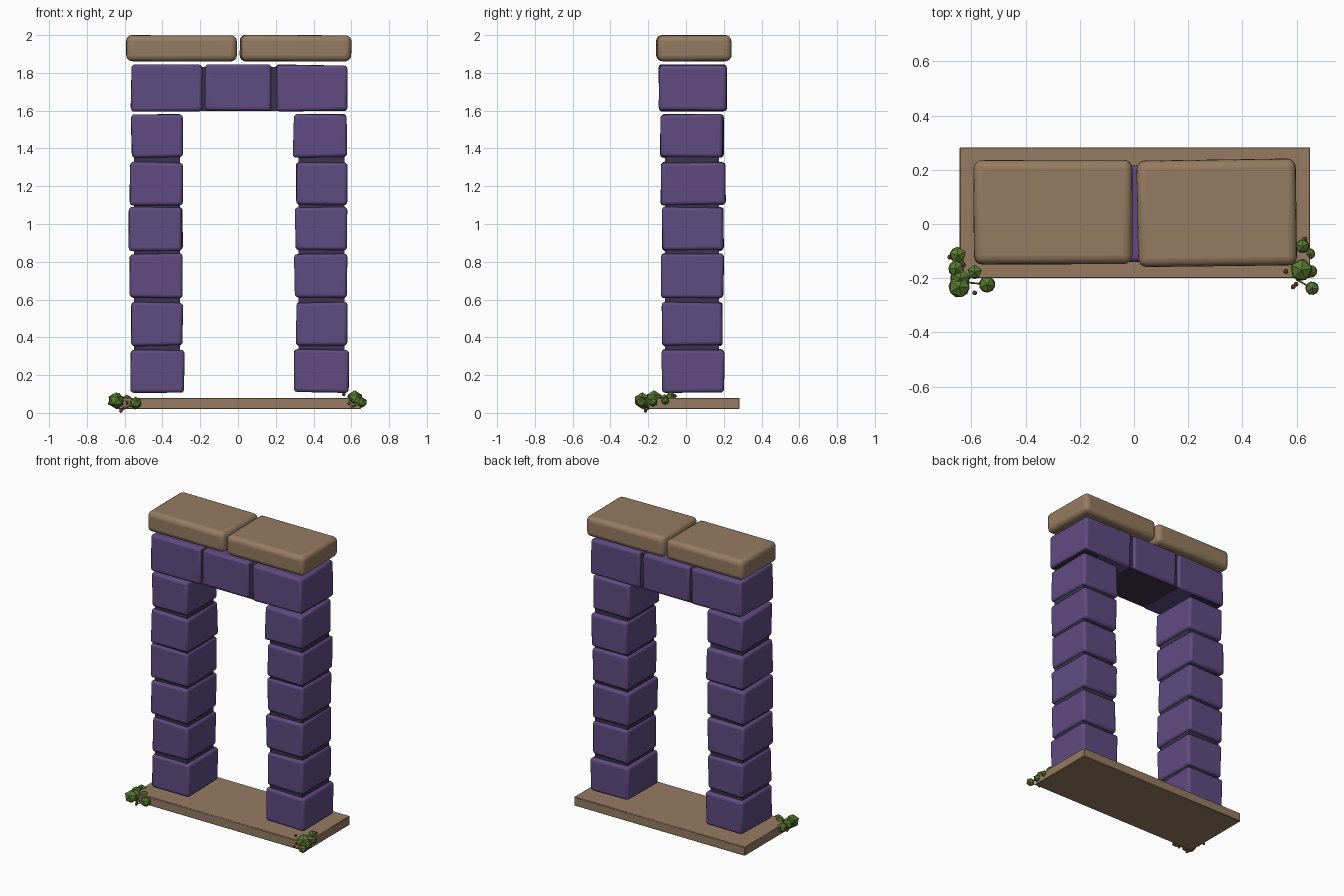
import bpy, bmesh, random
from mathutils import Matrix, Vector

if "Cube" in bpy.data.objects:
    bpy.data.objects.remove(bpy.data.objects["Cube"])

random.seed(4)


def material(name, rgb):
    m = bpy.data.materials.new(name)
    m.diffuse_color = (*rgb, 1)
    m.use_nodes = True
    m.node_tree.nodes["Principled BSDF"].inputs["Base Color"].default_value = m.diffuse_color
    return m


SAND = material("sandstone", (0.30, 0.20, 0.12))
PURPLE = material("purple_stone", (0.115, 0.07, 0.22))
MORTAR = material("dark_mortar", (0.045, 0.032, 0.07))
LEAF = material("leaf_green", (0.10, 0.20, 0.03))
BROWN = material("twig_brown", (0.25, 0.13, 0.04))


def finish(name, bm, mat):
    me = bpy.data.meshes.new(name)
    bm.to_mesh(me)
    bm.free()
    ob = bpy.data.objects.new(name, me)
    bpy.context.collection.objects.link(ob)
    me.materials.append(mat)
    return ob


def block(name, xs, ys, zs, mat, bevel=0.0, jitter=0.0, turn=0.0, segments=3):
    """Box between limits, with slightly uneven corners and rounded edges."""
    lo, hi = Vector((xs[0], ys[0], zs[0])), Vector((xs[1], ys[1], zs[1]))
    size, mid = hi - lo, (hi + lo) / 2
    bm = bmesh.new()
    bmesh.ops.create_cube(bm, size=1)
    for v in bm.verts:
        off = Vector([random.uniform(-jitter, jitter) for _ in range(3)])
        v.co = Vector([a * b for a, b in zip(v.co, size)]) + off
    bm.transform(Matrix.Translation(mid) @ Matrix.Rotation(turn, 4, 'Z'))
    ob = finish(name, bm, mat)
    if bevel:
        mod = ob.modifiers.new("rounded", 'BEVEL')
        mod.width, mod.segments = bevel, segments
        bpy.ops.object.select_all(action='DESELECT')
        bpy.context.view_layer.objects.active = ob
        ob.select_set(True)
        bpy.ops.object.shade_smooth_by_angle()
    return ob


# Base slab
block("base_slab", (-0.643, 0.65), (-0.20, 0.283), (0.02, 0.08), SAND, 0.003, segments=1)

# Pillars: six stacked stones around a mortar core
rows_z = [(0.108, 0.335), (0.357, 0.585), (0.61, 0.842), (0.86, 1.088), (1.10, 1.327), (1.353, 1.58)]
rows_y = [(-0.128, 0.203), (-0.128, 0.191), (-0.13, 0.198), (-0.126, 0.198), (-0.133, 0.207), (-0.136, 0.197)]
pillars = {
    "left": [(-0.567, -0.284), (-0.564, -0.294), (-0.571, -0.294), (-0.577, -0.295), (-0.573, -0.294), (-0.564, -0.294)],
    "right": [(0.298, 0.586), (0.308, 0.577), (0.299, 0.576), (0.303, 0.576), (0.309, 0.577), (0.293, 0.577)],
}
cores = {"left": (-0.55, -0.307), "right": (0.32, 0.565)}
for side, stones in pillars.items():
    block(side + "_pillar_core", cores[side], (-0.112, 0.175), (0.13, 1.56), MORTAR)
    for i, xs in enumerate(stones):
        block(f"{side}_pillar_stone_{i + 1}", xs, rows_y[i], rows_z[i], PURPLE, 0.018, 0.004)

# Lintel: three stones around a mortar core
block("lintel_core", (-0.55, 0.57), (-0.125, 0.20), (1.598, 1.832), MORTAR)
for i, xs in enumerate([(-0.566, -0.19), (-0.172, 0.178), (0.203, 0.577)]):
    block(f"lintel_stone_{i + 1}", xs, (-0.142, 0.214), (1.598, 1.842), PURPLE, 0.018, 0.004)

# Cap stones
block("left_cap_stone", (-0.591, -0.007), (-0.149, 0.236), (1.862, 1.998), SAND, 0.032, 0.002, segments=4)
block("right_cap_stone", (0.012, 0.598), (-0.155, 0.237), (1.862, 2.0), SAND, 0.032, 0.002, 0.012, segments=4)


def ball(name, p, r, mat, sub=1):
    bm = bmesh.new()
    turn = Matrix.Rotation(random.uniform(0, 1.2), 4, 'Z')
    bmesh.ops.create_icosphere(bm, subdivisions=sub, radius=r, matrix=Matrix.Translation(p) @ turn)
    return finish(name, bm, mat)


# Low-poly shrubs at the front corners
shrubs = [(-0.65, -0.115, 0.065, 0.034), (-0.655, -0.165, 0.07, 0.034), (-0.645, -0.232, 0.065, 0.044),
          (-0.642, -0.20, 0.062, 0.041), (-0.588, -0.177, 0.068, 0.029), (-0.542, -0.223, 0.052, 0.034),
          (0.617, -0.17, 0.075, 0.045), (0.657, -0.237, 0.055, 0.028), (0.622, -0.082, 0.085, 0.028),
          (0.648, -0.11, 0.065, 0.023), (0.653, -0.175, 0.058, 0.026)]
for i, (x, y, z, r) in enumerate(shrubs):
    ball(f"shrub_leaf_clump_{i + 1}", (x, y, z), r, LEAF)

# Small seeds around the shrubs
seeds = [(-0.68, -0.122, 0.05), (-0.588, -0.254, 0.05), (-0.63, -0.15, 0.095), (-0.62, -0.215, 0.01),
         (0.587, -0.232, 0.05), (0.598, -0.222, 0.07), (0.63, -0.057, 0.09), (0.56, -0.175, 0.098)]
for i, p in enumerate(seeds):
    ball(f"seed_{i + 1}", p, 0.01, BROWN)
ball("sprout_bud", (0.545, -0.175, 0.07), 0.01, LEAF)


def twig(name, a, b, r=0.004):
    a, b = Vector(a), Vector(b)
    bm = bmesh.new()
    q = (b - a).to_track_quat('Z', 'Y').to_matrix().to_4x4()
    bmesh.ops.create_cone(bm, segments=5, radius1=r, radius2=r * 0.6, depth=(b - a).length,
                          cap_ends=True, matrix=Matrix.Translation((a + b) / 2) @ q)
    finish(name, bm, BROWN)


# Twigs holding the shrubs together
for i, (root, tips) in enumerate([((-0.62, -0.215, 0.012), [0, 1, 4, 5]), ((0.60, -0.205, 0.03), [6, 7, 8, 9])]):
    for t in tips:
        twig(f"twig_{i + 1}_{t}", root, shrubs[t][:3])
